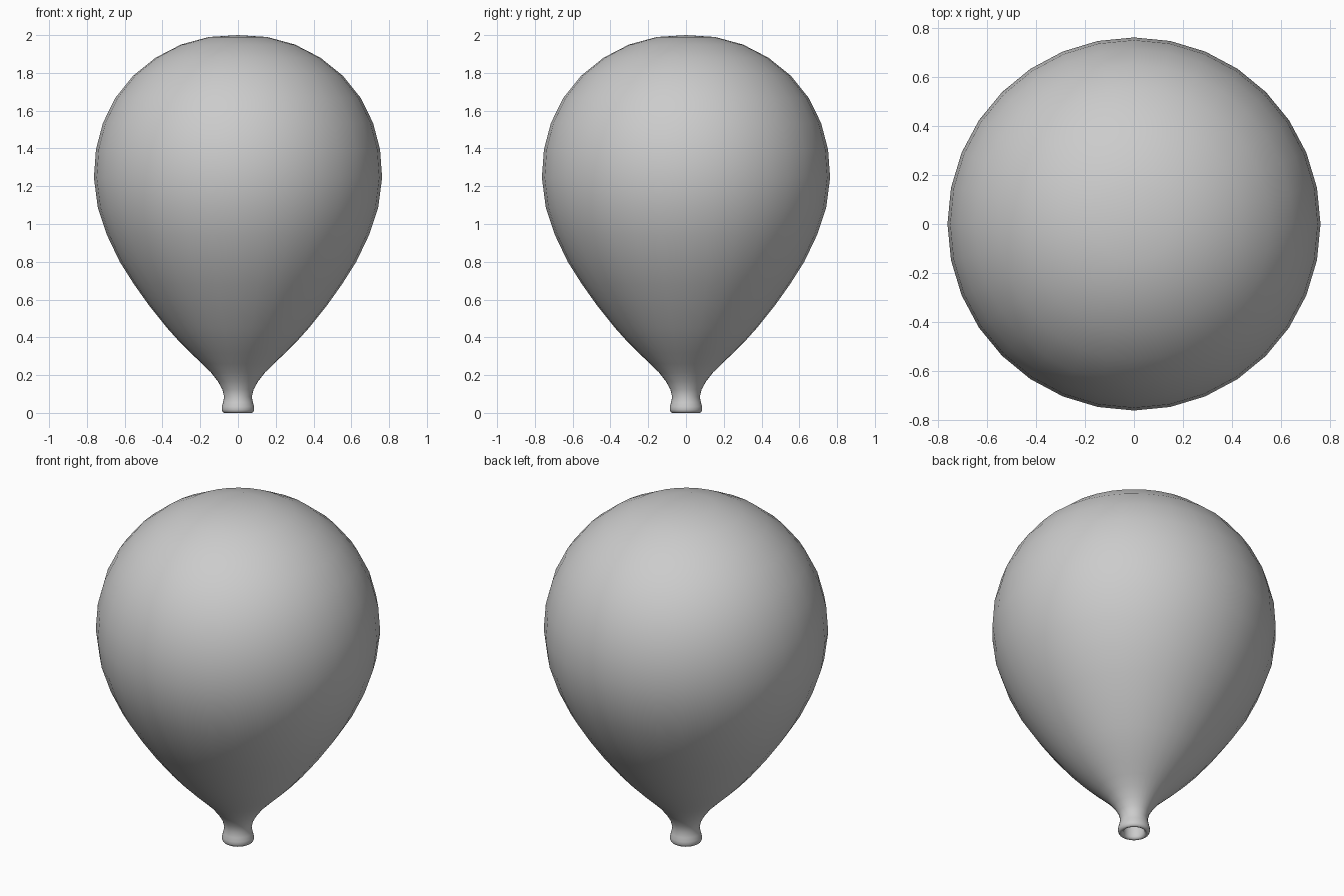
import bpy, bmesh, math
from mathutils import Vector

if "Cube" in bpy.data.objects:
    bpy.data.objects.remove(bpy.data.objects["Cube"])

# Half profile (radius, height): crown, teardrop body, neck, rolled lip, inner neck
profile = [
    (0, 2.0), (0.155, 1.99), (0.302, 1.95), (0.437, 1.88), (0.555, 1.785),
    (0.65, 1.667), (0.715, 1.535), (0.752, 1.395), (0.763, 1.245),
    (0.742, 1.085), (0.693, 0.94), (0.626, 0.80), (0.55, 0.68),
    (0.468, 0.565), (0.376, 0.45), (0.313, 0.38), (0.25, 0.317),
    (0.19, 0.26), (0.143, 0.214), (0.106, 0.166), (0.083, 0.125),
    (0.073, 0.085), (0.079, 0.055), (0.085, 0.033), (0.086, 0.016),
    (0.081, 0.005), (0.073, 0.0), (0.063, 0.004), (0.057, 0.014),
    (0.057, 0.035), (0.06, 0.085), (0.07, 0.128),
]

# Balloon: revolve the profile around z
bm = bmesh.new()
verts = [bm.verts.new((r, 0, z)) for r, z in profile]
edges = [bm.edges.new(pair) for pair in zip(verts, verts[1:])]
bmesh.ops.spin(bm, geom=verts + edges, cent=(0, 0, 0), axis=(0, 0, 1),
               angle=math.tau, steps=32, use_merge=False)
bmesh.ops.remove_doubles(bm, verts=bm.verts[:], dist=0.0005)

# Make the outside face outward
bm.normal_update()
widest = max(bm.faces, key=lambda f: f.calc_area())
center = widest.calc_center_median()
if widest.normal.dot(center - Vector((0, 0, 1.2))) < 0:
    bmesh.ops.reverse_faces(bm, faces=bm.faces[:])

mesh = bpy.data.meshes.new("balloon")
bm.to_mesh(mesh)
bm.free()
for p in mesh.polygons:
    p.use_smooth = True
balloon = bpy.data.objects.new("balloon", mesh)
bpy.context.collection.objects.link(balloon)
